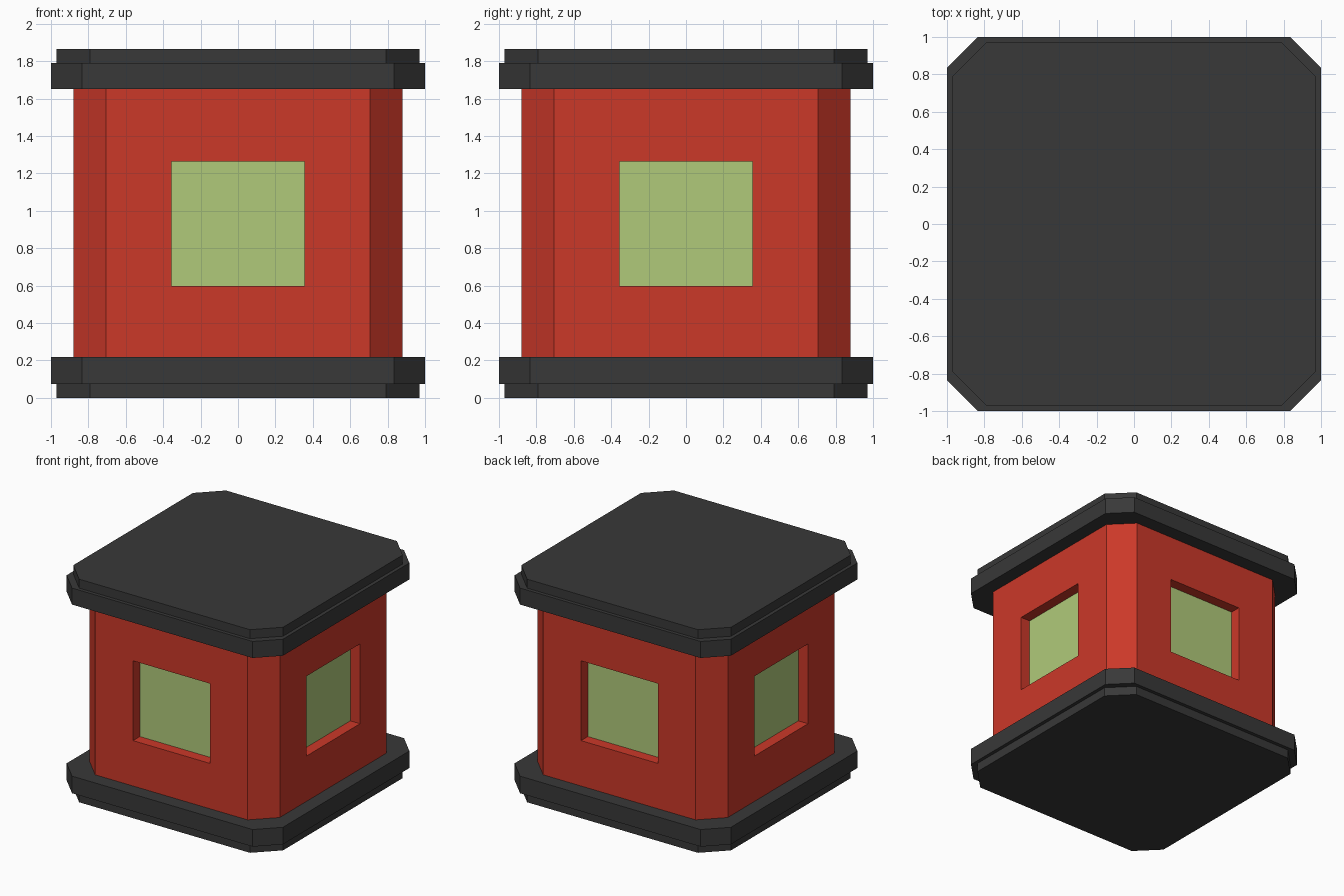
import bpy
import bmesh
from mathutils import Matrix, Vector
from math import pi

if "Cube" in bpy.data.objects:
    bpy.data.objects.remove(bpy.data.objects["Cube"])


def material(name, rgb):
    m = bpy.data.materials.new(name)
    m.diffuse_color = (*rgb, 1)
    m.use_nodes = True
    m.node_tree.nodes["Principled BSDF"].inputs["Base Color"].default_value = m.diffuse_color
    return m


RED = material("red_paint", (0.6, 0.04, 0.022))
DARK = material("charcoal", (0.04, 0.04, 0.04))
GREEN = material("green_glass", (0.435, 0.59, 0.195))


def finish(bm, name, mat):
    bmesh.ops.recalc_face_normals(bm, faces=bm.faces)
    mesh = bpy.data.meshes.new(name)
    bm.to_mesh(mesh)
    bm.free()
    mesh.materials.append(mat)
    obj = bpy.data.objects.new(name, mesh)
    bpy.context.collection.objects.link(obj)
    return obj


def prism(bm, half, flat, z0, z1):
    """Square block with chamfered vertical corners."""
    pts = [(flat, -half), (half, -flat), (half, flat), (flat, half),
           (-flat, half), (-half, flat), (-half, -flat), (-flat, -half)]
    low = [bm.verts.new((x, y, z0)) for x, y in pts]
    high = [bm.verts.new((x, y, z1)) for x, y in pts]
    bm.faces.new(low[::-1])
    bm.faces.new(high)
    return [bm.faces.new((low[i], low[(i + 1) % 8], high[(i + 1) % 8], high[i]))
            for i in range(8)]


# Stepped base and matching lid
for name, tiers in (
        ("base", ((0.97, 0.79, 0, 0.075), (1.0, 0.835, 0.075, 0.218))),
        ("lid", ((1.0, 0.835, 1.652, 1.79), (0.97, 0.79, 1.79, 1.865)))):
    bm = bmesh.new()
    for tier in tiers:
        prism(bm, *tier)
    finish(bm, name, DARK)

# Body with a recessed window opening on each broad side
BODY, DEPTH = 0.88, 0.09
WIN_W, WIN_LOW, WIN_HIGH = 0.355, 0.597, 1.264
bm = bmesh.new()
sides = prism(bm, BODY, 0.705, 0.218, 1.652)[1::2]
for face in sides:
    out = face.normal.copy() if face.normal.length else Vector()
    face.normal_update()
    out = face.normal.copy()
    across = out.cross(Vector((0, 0, 1)))
    bmesh.ops.inset_individual(bm, faces=[face], thickness=0.1)
    for v in face.verts:
        s = 1 if v.co.dot(across) > 0 else -1
        z = WIN_HIGH if v.co.z > 0.93 else WIN_LOW
        v.co = out * BODY + across * s * WIN_W + Vector((0, 0, z))
    back = bmesh.ops.extrude_discrete_faces(bm, faces=[face])["faces"][0]
    bmesh.ops.translate(bm, verts=back.verts, vec=-out * DEPTH)
    bmesh.ops.delete(bm, geom=[back], context='FACES_ONLY')
finish(bm, "body", RED)

# Window panes at the back of each recess
for i, side in enumerate(("front", "right", "back", "left")):
    bm = bmesh.new()
    y = DEPTH - BODY
    corners = ((-WIN_W, WIN_LOW), (WIN_W, WIN_LOW), (WIN_W, WIN_HIGH), (-WIN_W, WIN_HIGH))
    bm.faces.new([bm.verts.new((x, y, z)) for x, z in corners])
    pane = finish(bm, side + "_window", GREEN)
    pane.data.transform(Matrix.Rotation(i * pi / 2, 4, 'Z'))
